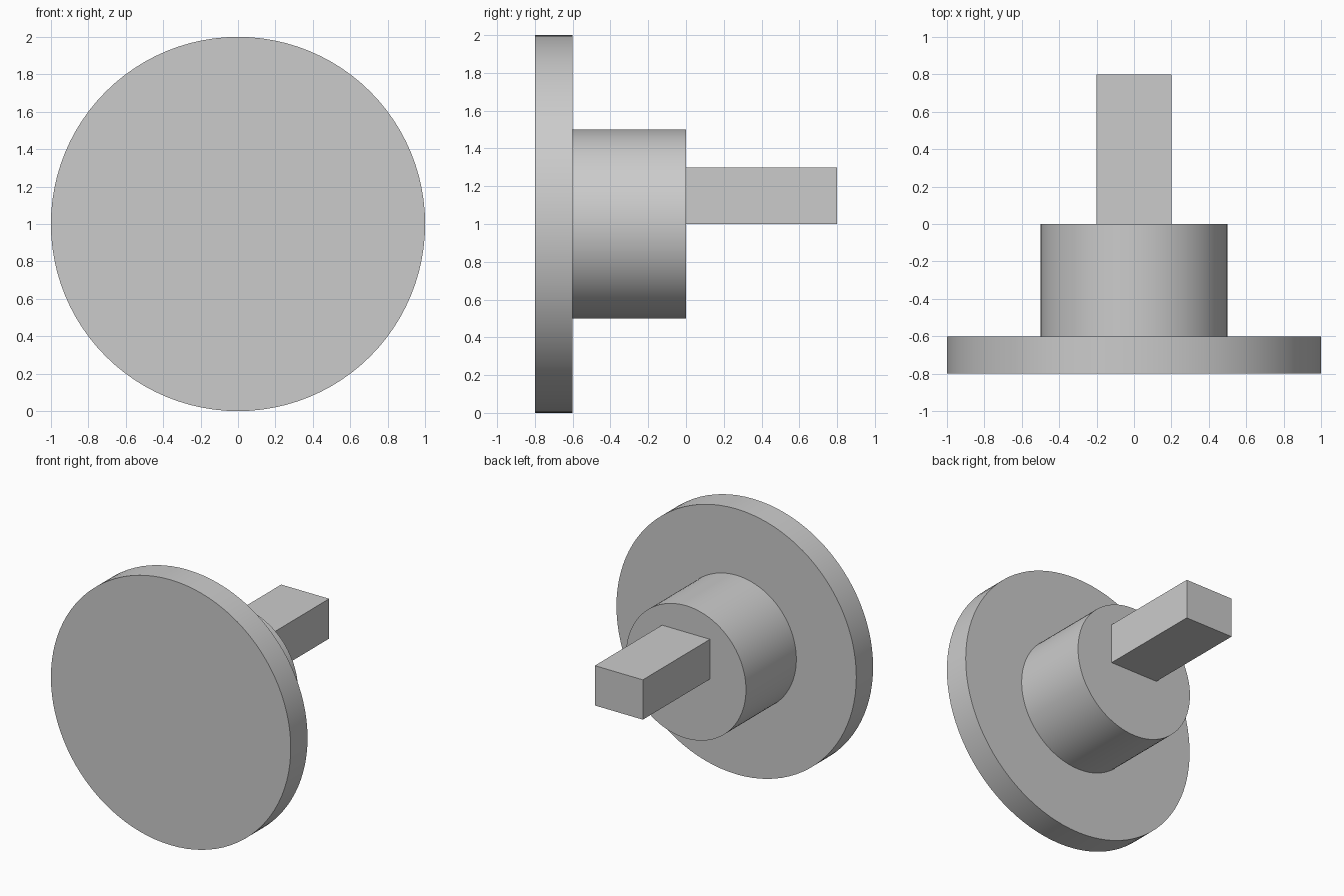
import bpy
import math

cube = bpy.data.objects.get("Cube")
if cube:
    bpy.data.objects.remove(cube, do_unlink=True)

# Single plain grey material
grey = bpy.data.materials.new("plain grey")
grey.use_nodes = True
colour = (0.6, 0.6, 0.6, 1)
grey.diffuse_color = colour
grey.node_tree.nodes["Principled BSDF"].inputs["Base Color"].default_value = colour

AXIS_Z = 1.0  # height of the shared axis


def disc(name, radius, y_front, y_back):
    """Smooth-sided cylinder lying along y."""
    bpy.ops.mesh.primitive_cylinder_add(
        vertices=96, radius=radius, depth=y_back - y_front,
        location=(0, (y_front + y_back) / 2, AXIS_Z),
        rotation=(math.pi / 2, 0, 0))
    obj = bpy.context.object
    obj.name = name
    obj.data.materials.append(grey)
    bpy.ops.object.shade_smooth_by_angle(angle=math.radians(30))
    return obj


# Wide front flange and narrower hub behind it
disc("flange", 1.0, -0.8, -0.6)
disc("hub", 0.5, -0.6, 0.0)

# Rectangular key bar, resting on the axis
bpy.ops.mesh.primitive_cube_add(size=1, location=(0, 0.4, AXIS_Z + 0.15))
bar = bpy.context.object
bar.name = "key_bar"
bar.scale = (0.4, 0.8, 0.3)
bpy.ops.object.transform_apply(location=False, rotation=False, scale=True)
bar.data.materials.append(grey)
